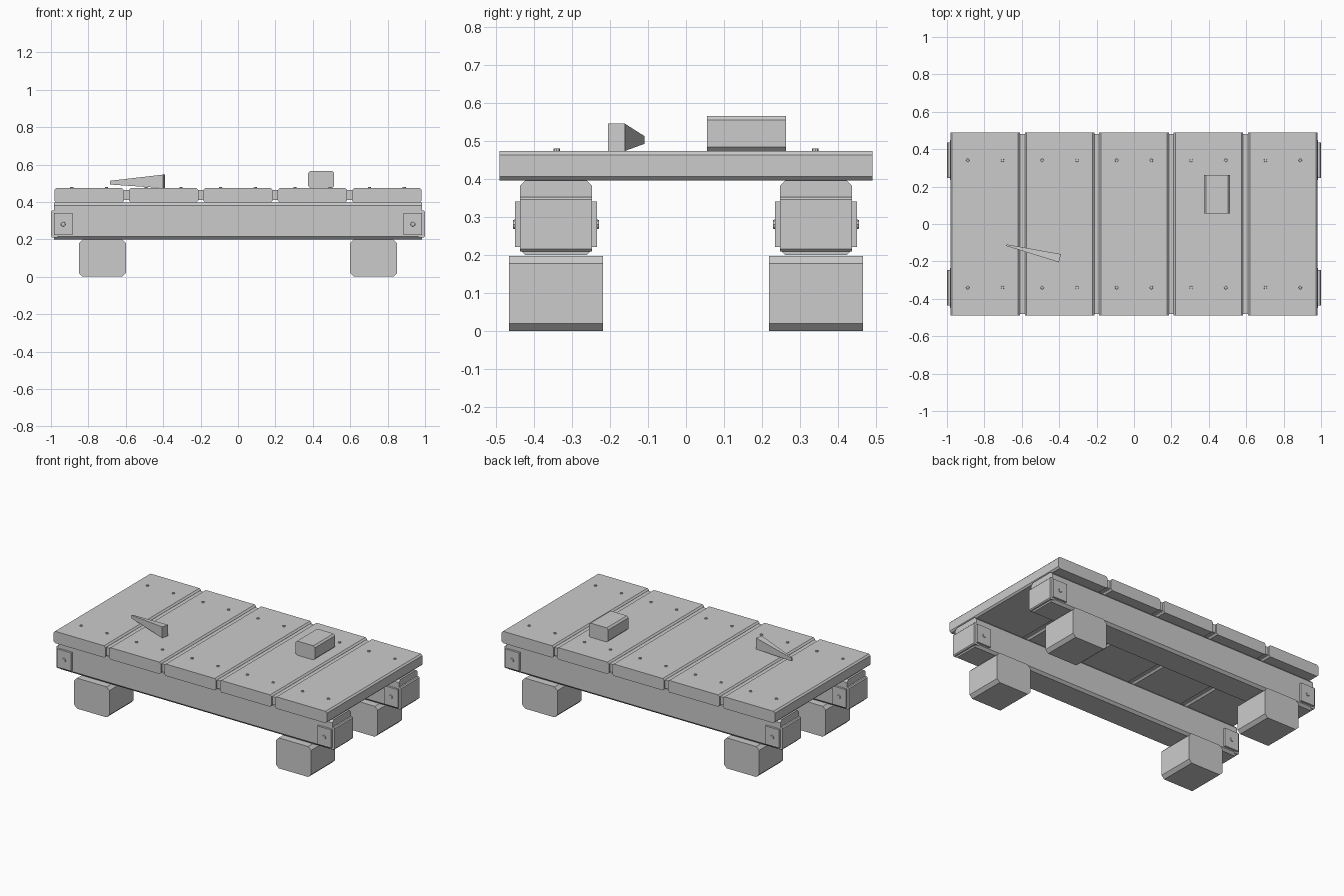
import bpy, bmesh
from mathutils import Vector

cube = bpy.data.objects.get("Cube")
if cube:
    bpy.data.objects.remove(cube, do_unlink=True)

grey = bpy.data.materials.new("weathered_grey")
grey.use_nodes = True
colour = (0.6, 0.6, 0.6, 1)
grey.diffuse_color = colour
grey.node_tree.nodes["Principled BSDF"].inputs["Base Color"].default_value = colour


def finish(name, bm):
    bmesh.ops.recalc_face_normals(bm, faces=bm.faces)
    mesh = bpy.data.meshes.new(name)
    bm.to_mesh(mesh)
    bm.free()
    mesh.materials.append(grey)
    obj = bpy.data.objects.new(name, mesh)
    bpy.context.collection.objects.link(obj)
    return obj


def bar(name, lo, hi, axis=1, chamfer=0.0):
    """Box whose edges along one axis are chamfered."""
    bm = bmesh.new()
    bmesh.ops.create_cube(bm, size=1)
    lo, hi = Vector(lo), Vector(hi)
    for v in bm.verts:
        v.co = (lo + hi) / 2 + v.co * (hi - lo)
    if chamfer:
        edges = [e for e in bm.edges
                 if abs(e.verts[0].co[axis] - e.verts[1].co[axis]) > 1e-4]
        bmesh.ops.bevel(bm, geom=edges, offset=chamfer, segments=1, affect='EDGES')
    return finish(name, bm)


def stud(name, centre, radius, height, axis):
    """Short round head pointing along an axis."""
    bm = bmesh.new()
    bmesh.ops.create_cone(bm, cap_ends=True, segments=8, radius1=radius,
                          radius2=radius * 0.8, depth=height)
    turn = Vector((0, 0, 1)).rotation_difference(Vector(axis))
    for v in bm.verts:
        v.co = turn @ v.co + Vector(centre)
    return finish(name, bm)


# Deck planks with nails
pitch, half = 0.398, 0.186
for i in range(-2, 3):
    x = i * pitch
    bar("plank", (x - half, -0.49, 0.397), (x + half, 0.49, 0.474), 1, 0.01)
    for dx in (-0.093, 0.093):
        for y in (-0.34, 0.34):
            stud("plank_nail", (x + dx, y, 0.475), 0.01, 0.01, (0, 0, 1))

# Recessed strips between the planks
for i in range(4):
    x = (i - 1.5) * pitch
    bar("gap_strip", (x - 0.0135, -0.48, 0.41), (x + 0.0135, 0.48, 0.463))

# Long beams, feet and end fittings
for s in (-1, 1):
    y = s * 0.342
    bar("beam", (-0.984, y - 0.095, 0.2), (0.984, y + 0.095, 0.397), 0, 0.015)
    for e in (-1, 1):
        x = e * 0.725
        bar("foot", (x - 0.126, y - 0.124, 0), (x + 0.126, y + 0.124, 0.198), 1, 0.02)
        x = e * 0.982
        bar("beam_end_cap", (x - 0.018, y - 0.095, 0.21), (x + 0.018, y + 0.095, 0.353), 1, 0.006)
        x = e * 0.935
        bar("side_plate", (x - 0.05, y - 0.108, 0.222), (x + 0.05, y + 0.108, 0.341))
        for d in (-1, 1):
            stud("plate_bolt", (x, y + d * 0.109, 0.281), 0.014, 0.008, (0, d, 0))

# Loose block on the deck
bar("loose_block", (0.375, 0.055, 0.474), (0.514, 0.263, 0.566), 1, 0.011)

# Loose tapered wedge on the deck
bm = bmesh.new()
ends = (((-0.684, -0.117), (-0.681, -0.109), 0.493, 0.513),
        ((-0.401, -0.205), (-0.391, -0.161), 0.474, 0.546))
for a, b, low, high in ends:
    for p in (a, b):
        for z in (low, high):
            bm.verts.new((*p, z))
bmesh.ops.convex_hull(bm, input=bm.verts)
finish("loose_wedge", bm)
